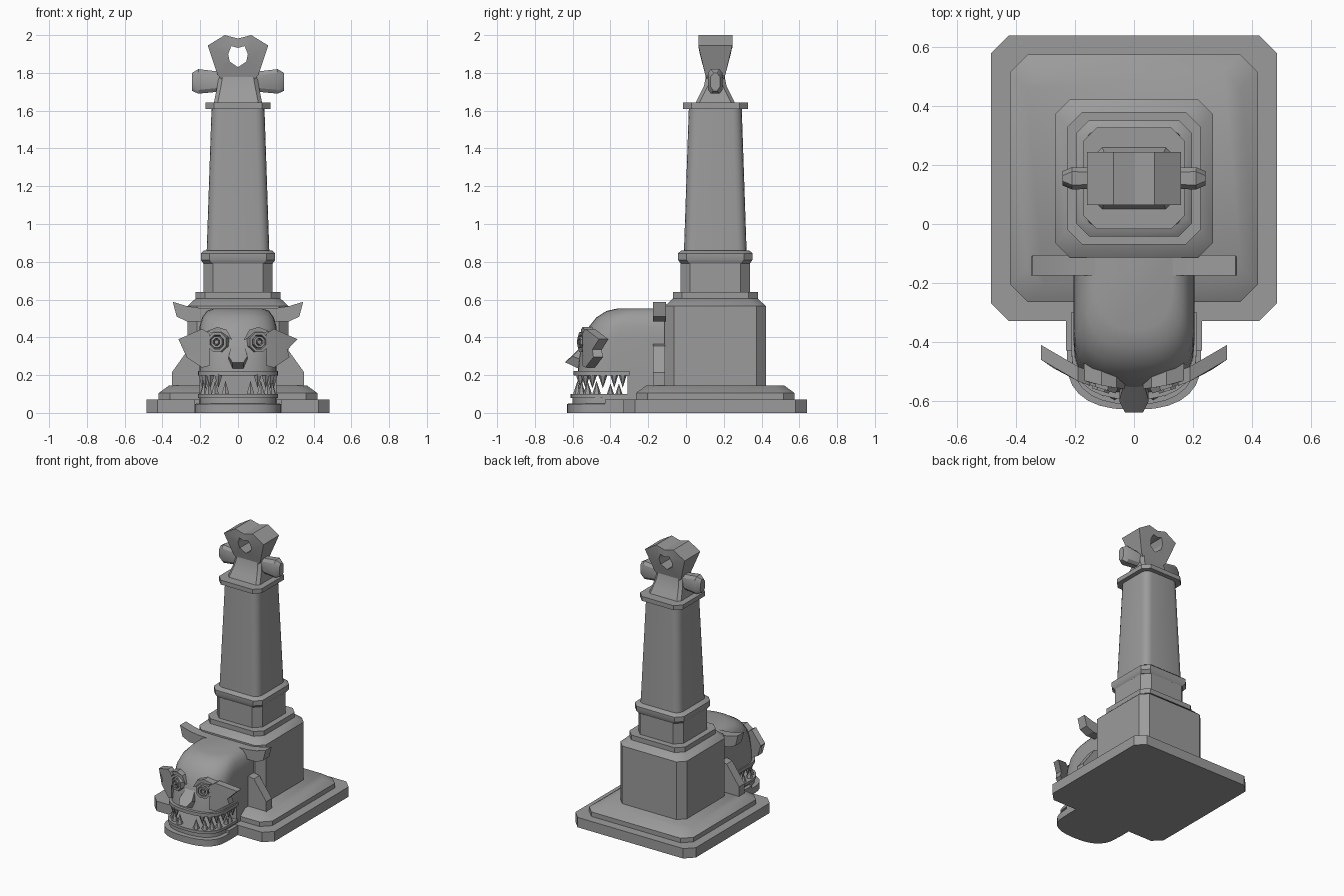
import bpy, bmesh, math
from mathutils import Matrix

if "Cube" in bpy.data.objects:
    bpy.data.objects.remove(bpy.data.objects["Cube"], do_unlink=True)

stone = bpy.data.materials.new("grey stone")
stone.use_nodes = True
GREY = (0.33, 0.33, 0.33, 1)
stone.diffuse_color = GREY
stone.node_tree.nodes["Principled BSDF"].inputs["Base Color"].default_value = GREY

CY = 0.155      # y of the tower axis


def finish(name, bm, angle=35):
    bmesh.ops.recalc_face_normals(bm, faces=bm.faces)
    mesh = bpy.data.meshes.new(name)
    bm.to_mesh(mesh)
    bm.free()
    mesh.materials.append(stone)
    mesh.shade_smooth()
    mesh.set_sharp_from_angle(angle=math.radians(angle))
    obj = bpy.data.objects.new(name, mesh)
    bpy.context.collection.objects.link(obj)
    return obj


def loft(name, rings, angle=35):
    """Skin a stack of equal-length rings and cap both ends."""
    bm = bmesh.new()
    loops = [[bm.verts.new(p) for p in ring] for ring in rings]
    for a, b in zip(loops, loops[1:]):
        for i in range(len(a)):
            j = (i + 1) % len(a)
            bm.faces.new((a[i], a[j], b[j], b[i]))
    bm.faces.new(loops[0])
    bm.faces.new(loops[-1])
    return finish(name, bm, angle)


def corner_rect(hx, hy, c, z, segs=1):
    """Rectangle around the tower axis with cut or rounded corners."""
    pts = []
    for k, (sx, sy) in enumerate(((1, 1), (-1, 1), (-1, -1), (1, -1))):
        for i in range(segs + 1):
            t = (k + i / segs) * math.pi / 2
            pts.append((sx * (hx - c) + c * math.cos(t),
                        CY + sy * (hy - c) + c * math.sin(t), z))
    return pts


def tier(name, c, steps, segs=1):
    return loft(name, [corner_rect(h, h, c, z, segs) for h, z in steps])


def bow_point(w, front, t):
    """Point on the blunt rounded front of the head plan."""
    cx, s = math.cos(t), math.sin(t)
    return (math.copysign(abs(cx) ** 0.8, cx) * w,
            front + 0.17 * (1 - max(s, 0) ** 0.8))


def bow(name, back, layers):
    rings = []
    for w, front, z in layers:
        pts = [bow_point(w, front, math.pi * i / 14) for i in range(15)]
        pts += [(-w, back), (w, back)]
        rings.append([(x, y, z) for x, y in pts])
    return loft(name, rings)


def slab(name, outline, y_front, y_back, bend=0):
    """Mirrored pair of x-z outlines given depth, bent back away from x = 0."""
    for side, s in (("left", 1), ("right", -1)):
        bm = bmesh.new()
        a, b = [[bm.verts.new((s * x, y + bend * x * x, z)) for x, z in outline]
                for y in (y_front, y_back)]
        for i in range(len(a)):
            j = (i + 1) % len(a)
            bm.faces.new((a[i], a[j], b[j], b[i]))
        caps = [bm.faces.new(a), bm.faces.new(b)]
        bmesh.ops.triangulate(bm, faces=caps)
        finish(side + "_" + name, bm, 20)


def box(name, hx, y0, y1, z0, z1):
    return loft(name, [[(-hx, y0, z), (hx, y0, z), (hx, y1, z), (-hx, y1, z)]
                       for z in (z0, z1)])


def cone(name, loc, r, h, sides=6, rot=Matrix(), top=0.0):
    bm = bmesh.new()
    bmesh.ops.create_cone(bm, cap_ends=True, segments=sides, radius1=r, radius2=top,
                          depth=h, matrix=Matrix.Translation(loc) @ rot)
    return finish(name, bm)


# Tower tiers, from the ground up
tier("base_slab", 0.06, [(0.485, 0), (0.485, 0.072)])
tier("stepped_plinth", 0.06, [(0.42, 0.07), (0.42, 0.105), (0.365, 0.145)])
tier("pedestal_block", 0.05, [(0.268, 0.14), (0.268, 0.565), (0.225, 0.605)])
tier("pedestal_trim", 0.05, [(0.225, 0.6), (0.225, 0.64)])
tier("neck", 0.05, [(0.183, 0.63), (0.183, 0.81)])
tier("collar", 0.045, [(0.183, 0.79), (0.197, 0.81), (0.197, 0.845), (0.18, 0.86)])
tier("shaft", 0.05, [(0.166, 0.85), (0.14, 1.615)], 4)
tier("cap_slab", 0.045, [(0.172, 1.61), (0.172, 1.642)])

# Finial: flared foot, cross bar and open loop
loft("finial_foot", [corner_rect(hx, hy, 0.02, z) for hx, hy, z in (
    (0.128, 0.105, 1.64), (0.12, 0.085, 1.68), (0.11, 0.06, 1.73), (0.1, 0.048, 1.79))], 40)

bar_rings = []
for x, z0, z1, hy in ((-0.243, 1.705, 1.8, 0.024), (-0.21, 1.69, 1.82, 0.038),
                      (0, 1.71, 1.795, 0.03),
                      (0.21, 1.69, 1.82, 0.038), (0.243, 1.705, 1.8, 0.024)):
    bar_rings.append([(x, CY - hy, z0 + 0.02), (x, CY - hy + 0.015, z0), (x, CY + hy - 0.015, z0),
                      (x, CY + hy, z0 + 0.02), (x, CY + hy, z1 - 0.02), (x, CY + hy - 0.015, z1),
                      (x, CY - hy + 0.015, z1), (x, CY - hy, z1 - 0.02)])
loft("cross_bar", bar_rings)

outer = [(0, 1.982), (0.07, 2.0), (0.16, 1.945), (0.108, 1.79), (0.09, 1.768), (0, 1.768)]
inner = [(0, 1.932), (0.035, 1.942), (0.052, 1.9), (0.044, 1.86), (0.022, 1.845), (0, 1.83)]


def mirrored(half):
    return half + [(-x, z) for x, z in half[-2:0:-1]]


bm = bmesh.new()
edges = []
for outline in (outer, inner):
    for s in (-1, 1):
        edges.append([bm.verts.new((x, CY + s * min(0.09, 0.048 + 0.26 * (z - 1.77)), z))
                      for x, z in mirrored(outline)])
for a, b in ((0, 1), (2, 3), (0, 2), (1, 3)):
    for i in range(len(edges[a])):
        j = (i + 1) % len(edges[a])
        bm.faces.new((edges[a][i], edges[a][j], edges[b][j], edges[b][i]))
finish("finial_loop", bm, 20)

# Beast head: throat, jaw, skull
box("jaw_step", 0.23, -0.43, -0.3, 0, 0.07)
box("throat", 0.205, -0.31, -0.1, 0, 0.25)
bow("lower_jaw", -0.3, [(0.228, -0.63, 0), (0.228, -0.63, 0.048), (0.205, -0.6, 0.05),
                        (0.205, -0.6, 0.078), (0.212, -0.612, 0.08), (0.212, -0.612, 0.1)])
bow("upper_lip", -0.3, [(0.213, -0.595, 0.198), (0.213, -0.595, 0.222)])
bow("skull", -0.1, [(0.205, -0.575, 0.2), (0.205, -0.565, 0.3), (0.205, -0.545, 0.39),
                    (0.204, -0.515, 0.455), (0.19, -0.475, 0.505), (0.165, -0.42, 0.54),
                    (0.13, -0.36, 0.553)])

# Ears, shoulder fins, cheek tufts and brows
slab("ear", [(0.1, 0.552), (0.2, 0.555), (0.27, 0.565), (0.345, 0.588), (0.325, 0.51),
             (0.27, 0.484), (0.1, 0.484)], -0.175, -0.105)
slab("shoulder_fin", [(0.18, 0.37), (0.25, 0.355), (0.35, 0.215), (0.35, 0.14),
                      (0.18, 0.14)], -0.175, -0.11)
slab("cheek_tuft", [(0.16, 0.33), (0.15, 0.42), (0.19, 0.445), (0.315, 0.39), (0.262, 0.335),
                    (0.272, 0.295), (0.19, 0.24), (0.15, 0.25)], -0.575, -0.525, 1.15)
slab("brow", [(0.03, 0.385), (0.06, 0.44), (0.11, 0.455), (0.17, 0.43), (0.135, 0.425),
              (0.075, 0.42)], -0.56, -0.5, 1.0)

# Wedge nose
bm = bmesh.new()
for s in (-1, 1):
    for x, y, z in ((0.03, -0.53, 0.375), (0.05, -0.6, 0.3), (0.03, -0.64, 0.268),
                    (0.028, -0.57, 0.235), (0.05, -0.55, 0.28)):
        bm.verts.new((s * x, y, z))
bmesh.ops.convex_hull(bm, input=bm.verts)
finish("nose", bm, 20)

# Eyes: octagonal socket rim with a raised pupil
for side, s in (("left", 1), ("right", -1)):
    turn = Matrix.Rotation(s * math.radians(18), 4, "Z") @ Matrix.Rotation(math.pi / 2, 4, "X")
    spot = Matrix.Translation((s * 0.105, -0.538, 0.375)) @ turn
    for part, r0, r1, h in (("eye_rim", 0.062, 0.04, 0.022), ("eyelid", 0.036, 0.02, 0.03)):
        rings = []
        for r, d in ((r0, -0.02), (r0 * 0.9, h), (r1, h), (r1 * 0.9, -0.005)):
            rings.append([spot @ Matrix.Translation((r * math.cos(a), r * math.sin(a), d))
                          @ Matrix.Diagonal((1, 1, 1, 1)) for a in
                          [math.pi * (k + 0.5) / 4 for k in range(8)]])
        loft(side + "_" + part, [[m.translation for m in ring] for ring in rings], 20)
    cone(side + "_pupil", spot.translation, 0.02, 0.06, 8, turn, 0.012)

# Teeth around both jaws
flip = Matrix.Rotation(math.pi, 4, "X")
for i, deg in enumerate((8, 27, 44, 62, 118, 136, 153, 172)):
    x, y = bow_point(0.19, -0.575, math.radians(deg))
    cone("upper_tooth_%d" % i, (x, y, 0.168), 0.026, 0.075, 6, flip)
for i, deg in enumerate((17, 36, 54, 74, 106, 126, 144, 163)):
    x, y = bow_point(0.185, -0.58, math.radians(deg))
    cone("lower_tooth_%d" % i, (x, y, 0.133), 0.024, 0.075, 6)
for s in (-1, 1):
    for k in range(2):
        y = -0.335 - 0.045 * k
        cone("back_tooth", (s * 0.19, y, 0.168), 0.022, 0.07, 6, flip)
        cone("back_lower_tooth", (s * 0.185, y - 0.02, 0.125), 0.02, 0.06, 6)
